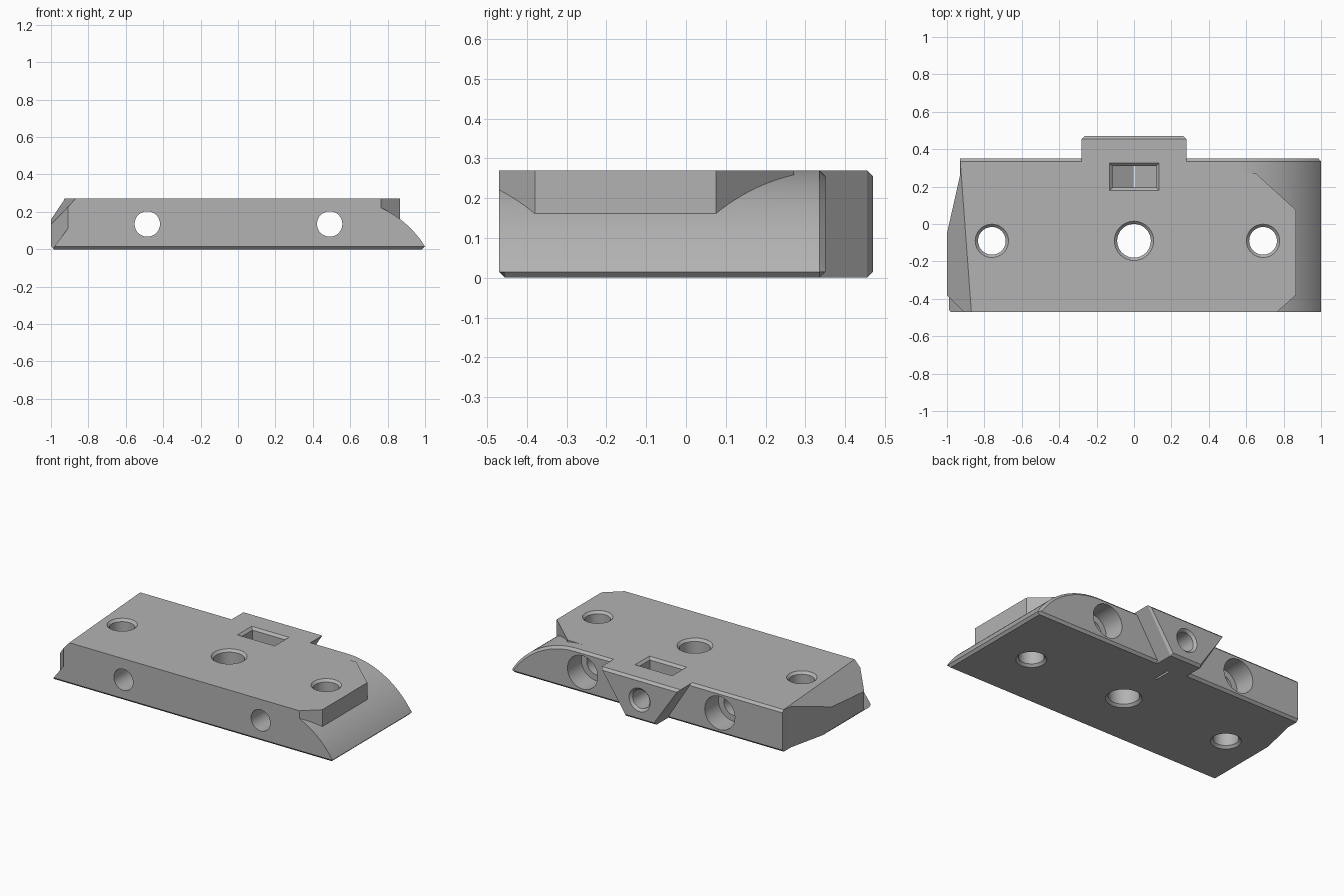
import bpy, bmesh, math
from mathutils import Matrix

if "Cube" in bpy.data.objects:
    bpy.data.objects.remove(bpy.data.objects["Cube"], do_unlink=True)

H, C = 0.27, 0.015            # plate height and edge chamfer
FRONT, BACK = -0.47, 0.35

grey = bpy.data.materials.new("plain_grey")
grey.use_nodes = True
grey.diffuse_color = (0.45, 0.45, 0.45, 1)
grey.node_tree.nodes["Principled BSDF"].inputs["Base Color"].default_value = (0.45, 0.45, 0.45, 1)


def make_object(name, bm):
    bmesh.ops.recalc_face_normals(bm, faces=bm.faces)
    mesh = bpy.data.meshes.new(name)
    bm.to_mesh(mesh)
    bm.free()
    mesh.materials.append(grey)
    ob = bpy.data.objects.new(name, mesh)
    bpy.context.collection.objects.link(ob)
    return ob


def loft(name, rings, matrix=Matrix()):
    """Closed solid through rings that have equal point counts."""
    bm = bmesh.new()
    loops = [[bm.verts.new(matrix @ Matrix.Translation(p).translation) for p in r] for r in rings]
    n = len(loops[0])
    for a, b in zip(loops, loops[1:]):
        for i in range(n):
            j = (i + 1) % n
            bm.faces.new((a[i], a[j], b[j], b[i]))
    bm.faces.new(loops[0])
    bm.faces.new(loops[-1])
    return make_object(name, bm)


def prism(name, outline, z0, z1):
    return loft(name, [[(x, y, z) for x, y in outline] for z in (z0, z1)])


def bore(name, profile, x, other, along_y=False):
    """Round cutter from (radius, distance) steps, upright or running along y."""
    steps = 48
    rings = []
    for r, t in profile:
        ring = []
        for i in range(steps):
            a = math.tau * i / steps
            u, v = x + r * math.cos(a), other + r * math.sin(a)
            ring.append((u, t, v) if along_y else (u, v, t))
        rings.append(ring)
    return loft(name, rings)


def combine(target, other, operation):
    mod = target.modifiers.new("combine", "BOOLEAN")
    mod.operation, mod.object, mod.solver = operation, other, "EXACT"
    bpy.context.view_layer.update()
    deps = bpy.context.evaluated_depsgraph_get()
    mesh = bpy.data.meshes.new_from_object(target.evaluated_get(deps))
    target.modifiers.clear()
    target.data = mesh
    bpy.data.objects.remove(other, do_unlink=True)


# Main plate: a section with one rounded end, chamfered at the back and underneath
XC, R = 0.54, 0.542
END = math.acos((C - (H - R)) / R)


def section(y, inset=0.0, floor=0.0):
    pts = [(-0.985, inset), (-1, C), (-1, H - inset)]
    for i in range(29):
        a = END * i / 28
        pts.append((XC + (R - inset) * math.sin(a), H - R + (R - inset) * math.cos(a)))
    pts.append((0.985 - inset, inset))
    return [(x, y, max(z, floor)) for x, z in pts]


plate = loft("base_plate", [section(FRONT, 0, C), section(FRONT + C),
                            section(BACK - C), section(BACK, C, C)])

# Raised pad standing over the rounded end
combine(plate, prism("pad", [(0.5, FRONT), (0.765, FRONT), (0.866, -0.38), (0.866, 0.075),
                             (0.65, 0.272), (0.5, 0.272)], 0.12, H), "UNION")


# Dovetail tongue at the back
def wedge(y, i):
    return [(-0.28 + i, y, H - i), (0.28 - i, y, H - i), (0.11 - i / 2, y, i), (-0.11 + i / 2, y, i)]


combine(plate, loft("tongue", [wedge(0.2, 0), wedge(0.47 - C, 0), wedge(0.47, C)]), "UNION")

cutters = []

# Tapered left end: side wall, sloping top bevel and notched front corner
cutters.append(prism("wall_cut", [(-0.93, 0.5), (-0.93, 0.26), (-1.045, -0.25),
                                  (-1.2, -0.25), (-1.2, 0.5)], -0.1, 0.4))
cutters.append(loft("bevel_cut", [[(x + 0.09, y, H + 0.1), (x - 0.27, y, H - 0.3), (x - 0.27, y, H + 0.1)]
                                  for x, y in ((-0.941, 0.5), (-0.86, -0.6))]))
corner = [(-1.05, -0.33), (-0.86, -0.52), (-1.05, -0.52)]
cutters.append(loft("corner_cut", [[(x, y, 0.11 + (x + 0.91) * 1.33) for x, y in corner],
                                   [(x, y, 0.4) for x, y in corner]]))

# Upright holes, countersunk on both faces
for x, r in ((-0.76, 0.074), (0, 0.09), (0.69, 0.074)):
    wide = r + 2 * C
    cutters.append(bore("upright_hole", [(wide, -C), (r, C), (r, H - C), (wide, H + C)], x, -0.09))

# Bolt holes from front to back with wide counterbores
for x in (-0.485, 0.49):
    cutters.append(bore("bolt_hole", [(0.068, -0.6), (0.068, 0.21), (0.107, 0.21), (0.107, 0.6)],
                        x, 0.135, True))

# Tongue hole and the nut pocket it leads into
cutters.append(bore("tongue_hole", [(0.06, 0.25), (0.06, 0.455), (0.09, 0.485)], 0, 0.135, True))
cutters.append(loft("nut_pocket", [[(-0.115, y, 0.4), (0.12, y, 0.4), (0.12, y, 0.07),
                                    (0.003, y, -0.004), (-0.115, y, 0.07)] for y in (0.195, 0.31)]))
cutters.append(loft("pocket_rim", [[(-0.115 - i, 0.195 - i, z), (0.12 + i, 0.195 - i, z),
                                    (0.12 + i, 0.31 + i, z), (-0.115 - i, 0.31 + i, z)]
                                   for i, z in ((0, H - C), (2 * C, H + C))]))

for cutter in cutters:
    combine(plate, cutter, "DIFFERENCE")

# Smooth the round surfaces and keep the machined edges crisp
bpy.ops.object.select_all(action="DESELECT")
plate.select_set(True)
bpy.context.view_layer.objects.active = plate
bpy.ops.object.shade_smooth_by_angle(angle=math.radians(20))
